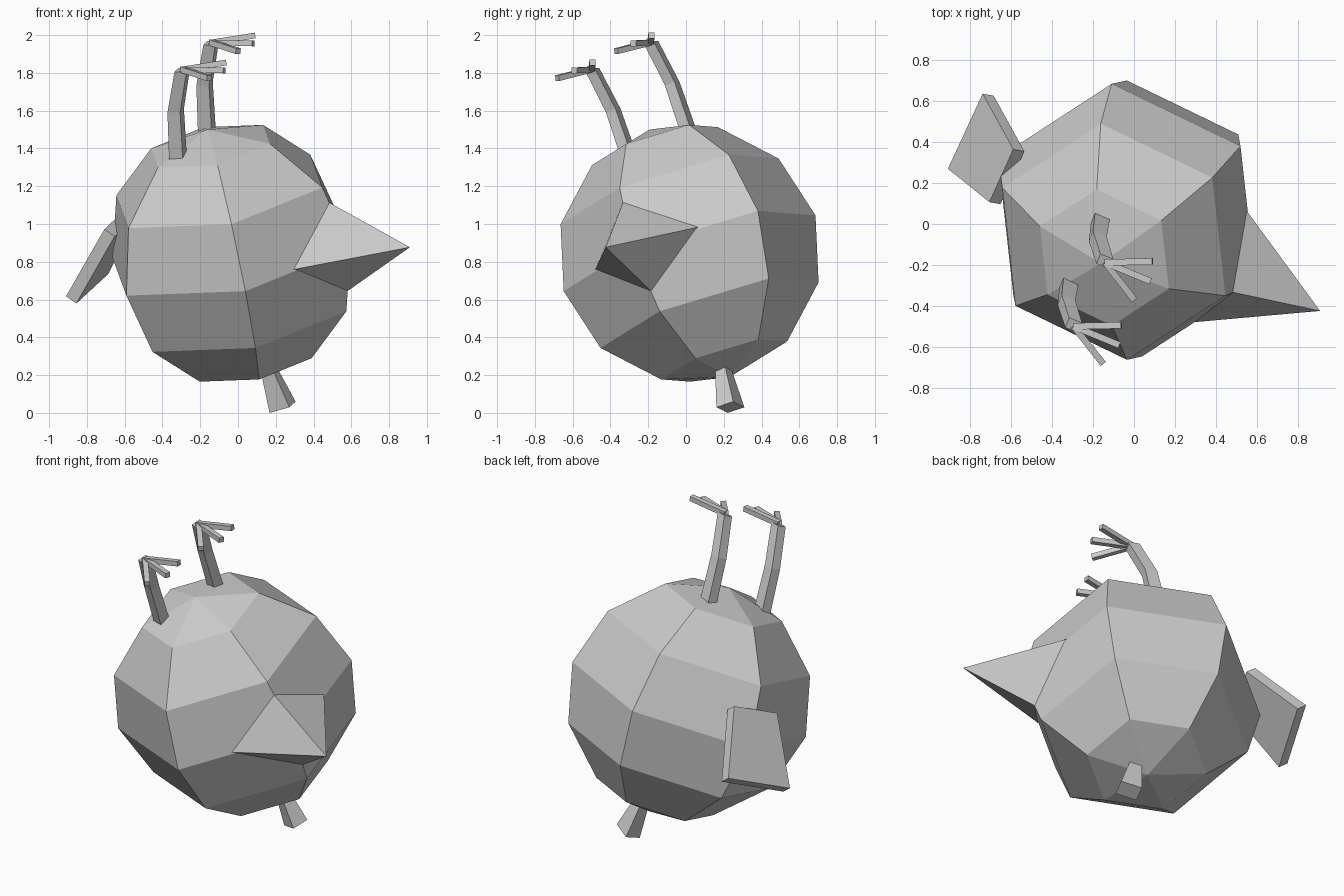
import bpy, bmesh
from mathutils import Vector, Matrix

if "Cube" in bpy.data.objects:
    bpy.data.objects.remove(bpy.data.objects["Cube"])

grey = bpy.data.materials.new("plain_grey")
grey.diffuse_color = (0.6, 0.6, 0.6, 1)
grey.use_nodes = True
grey.node_tree.nodes["Principled BSDF"].inputs["Base Color"].default_value = grey.diffuse_color


def finish(name, bm):
    bmesh.ops.remove_doubles(bm, verts=bm.verts, dist=1e-5)
    bmesh.ops.recalc_face_normals(bm, faces=bm.faces)
    mesh = bpy.data.meshes.new(name)
    bm.to_mesh(mesh)
    bm.free()
    mesh.materials.append(grey)
    obj = bpy.data.objects.new(name, mesh)
    bpy.context.collection.objects.link(obj)
    return obj


def loft(name, rings):
    """Closed tube with flat caps through four-cornered rings."""
    bm = bmesh.new()
    loops = [[bm.verts.new(p) for p in ring] for ring in rings]
    for lo, hi in zip(loops, loops[1:]):
        for i in range(4):
            j = (i + 1) % 4
            bm.faces.new((lo[i], lo[j], hi[j], hi[i]))
    bm.faces.new(loops[0])
    bm.faces.new(loops[-1])
    return finish(name, bm)


def section(centre, side, depth, w, d):
    c, s, t = Vector(centre), side * w / 2, depth * d / 2
    return [c - s - t, c + s - t, c + s + t, c - s + t]


# Body: coarse six-sided ball, leaning over
axis = Vector((-0.1815, -0.302, 0.9365)).normalized()
front = Vector((0.107, -0.95, -0.293))
front = (front - axis * front.dot(axis)).normalized()
turn = Matrix((front, axis.cross(front), axis)).transposed().to_4x4()
bm = bmesh.new()
bmesh.ops.create_uvsphere(bm, u_segments=6, v_segments=6, radius=0.70)
# make sure one column of corners lies on the local x axis
ring = max(bm.verts, key=lambda v: (round(v.co.xy.length, 3), round(v.co.x, 3)))
spin = Matrix.Rotation(-Vector((1, 0)).angle_signed(ring.co.xy) * -1, 4, 'Z')
bmesh.ops.transform(bm, matrix=Matrix.Translation((-0.035, 0.019, 0.845)) @ turn @ spin,
                    verts=bm.verts)
finish("body", bm)

# Beak: four-sided spike sunk into the body
tip = Vector((0.91, -0.425, 0.877))
base = [(0.49, -0.335, 1.11), (0.35, -0.475, 0.77),
        (0.58, -0.185, 0.645), (0.58, 0.025, 0.975)]
loft("beak", [[tip + (Vector(p) - tip) * 1.12 for p in base], [tip] * 4])

# Tail: thin plate that widens outward
tail = [Vector(p) for p in ((-0.91, 0.27, 0.618), (-0.74, 0.637, 0.775),
                            (-0.59, 0.365, 1.083), (-0.707, 0.107, 0.973))]
loft("tail", [tail, [p + Vector((0.054, -0.01, -0.039)) for p in tail]])

# Crest: short stub under the body, wider at its free end
end = [Vector(p) for p in ((0.167, 0.22, 0.0), (0.272, 0.161, 0.03),
                           (0.305, 0.25, 0.06), (0.20, 0.309, 0.03))]
mid = sum(end, Vector()) / 4
root = Vector((0.148, 0.19, 0.27))
loft("crest", [end, [root + (p - mid) * 0.5 for p in end]])

# Legs: bent square tubes, each with three thin toes
side = Vector((0.93, -0.37, 0)).normalized()
path = [Vector(p) for p in ((-0.318, -0.30, 1.35), (-0.33, -0.385, 1.60),
                            (-0.295, -0.495, 1.815))]
toes = [(-0.062, -0.495, 1.855), (-0.072, -0.592, 1.813), (-0.152, -0.682, 1.772)]
for label, move in (("front", Vector((0, 0, 0))), ("back", Vector((0.153, 0.312, 0.143)))):
    depth = (path[2] - path[0]).cross(side).normalized()
    loft(label + "_leg", [section(p + move, side, depth, w, d) for p, w, d in
                          zip(path, (0.078, 0.072, 0.068), (0.062, 0.058, 0.055))])
    ankle = Vector((-0.295, -0.50, 1.818)) + move
    for n, t in enumerate(toes):
        t = Vector(t) + move
        run = (t - ankle).normalized()
        across = run.cross(Vector((0, 0, 1))).normalized()
        up = across.cross(run)
        loft(f"{label}_toe_{n + 1}",
             [section(p, across, up, 0.032, 0.03) for p in (ankle, t)])
